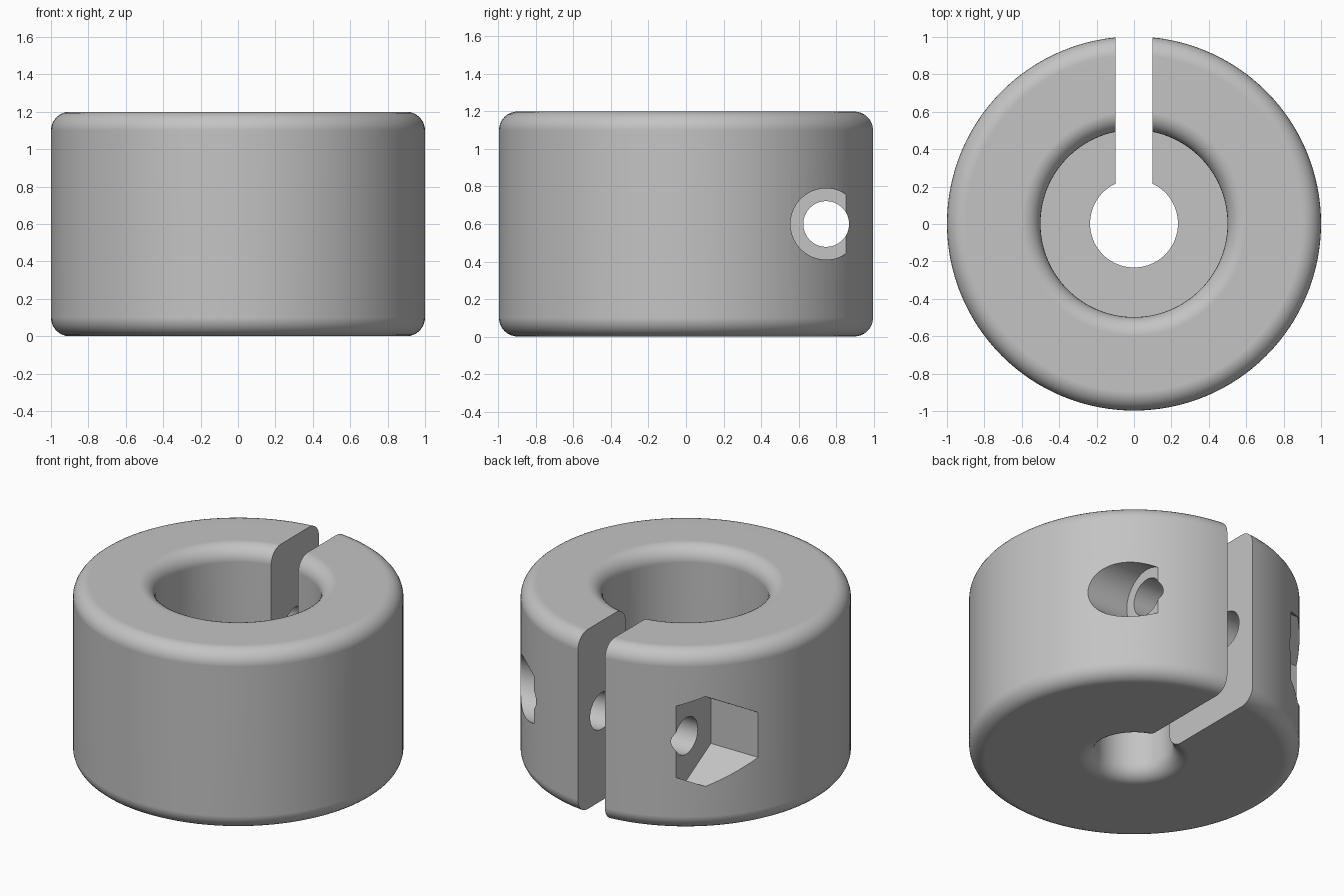
import bpy, bmesh
from math import sin, cos, pi, tau
from mathutils import Vector

cube = bpy.data.objects.get("Cube")
if cube:
    bpy.data.objects.remove(cube, do_unlink=True)

OUTER, HEIGHT, BORE, HOLE, FILLET = 1.0, 1.2, 0.5, 0.235, 0.1
STEP_Z = 0.6                 # shoulder between the wide bore and the narrow hole
SLOT = 0.2
BOLT_Y, BOLT_Z, SEAT_X = 0.745, 0.6, 0.525

steel = bpy.data.materials.new("grey_steel")
steel.use_nodes = True
grey = (0.55, 0.55, 0.55, 1)
steel.diffuse_color = grey
steel.node_tree.nodes["Principled BSDF"].inputs["Base Color"].default_value = grey


def make_object(name, bm):
    bmesh.ops.recalc_face_normals(bm, faces=bm.faces[:])
    mesh = bpy.data.meshes.new(name)
    bm.to_mesh(mesh)
    bm.free()
    mesh.materials.append(steel)
    obj = bpy.data.objects.new(name, mesh)
    bpy.context.collection.objects.link(obj)
    return obj


def fillet(r, z, start, steps=8):
    """Quarter-circle corner points in (radius, height), counter-clockwise."""
    return [(r + FILLET * cos(start + pi / 2 * i / steps),
             z + FILLET * sin(start + pi / 2 * i / steps)) for i in range(steps + 1)]


def revolve(name, profile, segments=128):
    bm = bmesh.new()
    rings = [[bm.verts.new((r * cos(tau * s / segments), r * sin(tau * s / segments), z))
              for r, z in profile] for s in range(segments)]
    n = len(profile)
    for s in range(segments):
        a, b = rings[s], rings[(s + 1) % segments]
        for i in range(n):
            j = (i + 1) % n
            bm.faces.new((a[i], b[i], b[j], a[j]))
    return make_object(name, bm)


def bolt_prism(name, radius, sides, x0, x1):
    """Prism along x on the bolt axis, with a corner pointing up."""
    bm = bmesh.new()
    ring = [bm.verts.new((x0, BOLT_Y + radius * sin(tau * k / sides),
                          BOLT_Z + radius * cos(tau * k / sides))) for k in range(sides)]
    face = bm.faces.new(ring)
    grown = bmesh.ops.extrude_face_region(bm, geom=[face])["geom"]
    bmesh.ops.translate(bm, vec=Vector((x1 - x0, 0, 0)),
                        verts=[v for v in grown if isinstance(v, bmesh.types.BMVert)])
    return make_object(name, bm)


def slot_box(name):
    bm = bmesh.new()
    bmesh.ops.create_cube(bm, size=1)
    bmesh.ops.scale(bm, vec=(SLOT, 1.5, 2), verts=bm.verts[:])
    bmesh.ops.translate(bm, vec=(0, 0.75, HEIGHT / 2), verts=bm.verts[:])
    return make_object(name, bm)


# Collar body: rounded outside, stepped bore, flared lower hole
profile = (fillet(OUTER - FILLET, FILLET, -pi / 2)
           + fillet(OUTER - FILLET, HEIGHT - FILLET, 0)
           + fillet(BORE + FILLET, HEIGHT - FILLET, pi / 2)
           + [(BORE, STEP_Z), (HOLE, STEP_Z)]
           + fillet(HOLE + FILLET, FILLET, pi))
collar = revolve("clamp_collar", profile)

# Clamp slot, bolt hole, round head seat and hexagonal nut pocket
cutters = [slot_box("slot_cutter"),
           bolt_prism("bolt_hole_cutter", 0.122, 48, -1.3, 1.3),
           bolt_prism("bolt_head_cutter", 0.19, 64, SEAT_X, 1.2),
           bolt_prism("nut_pocket_cutter", 0.3, 6, -1.2, -SEAT_X)]

bpy.ops.object.select_all(action="DESELECT")
bpy.context.view_layer.objects.active = collar
collar.select_set(True)
for cutter in cutters:
    cutter.hide_render = True
    mod = collar.modifiers.new(cutter.name, "BOOLEAN")
    mod.operation, mod.solver, mod.object = "DIFFERENCE", "EXACT", cutter
    bpy.ops.object.modifier_apply(modifier=mod.name)
    bpy.data.objects.remove(cutter, do_unlink=True)

# Smooth curves with crisp cut edges and flat end faces
bpy.ops.object.shade_smooth_by_angle(angle=pi / 6)
normals = collar.modifiers.new("flat_faces", "WEIGHTED_NORMAL")
normals.keep_sharp = True
collar.location.y = 0.0025
